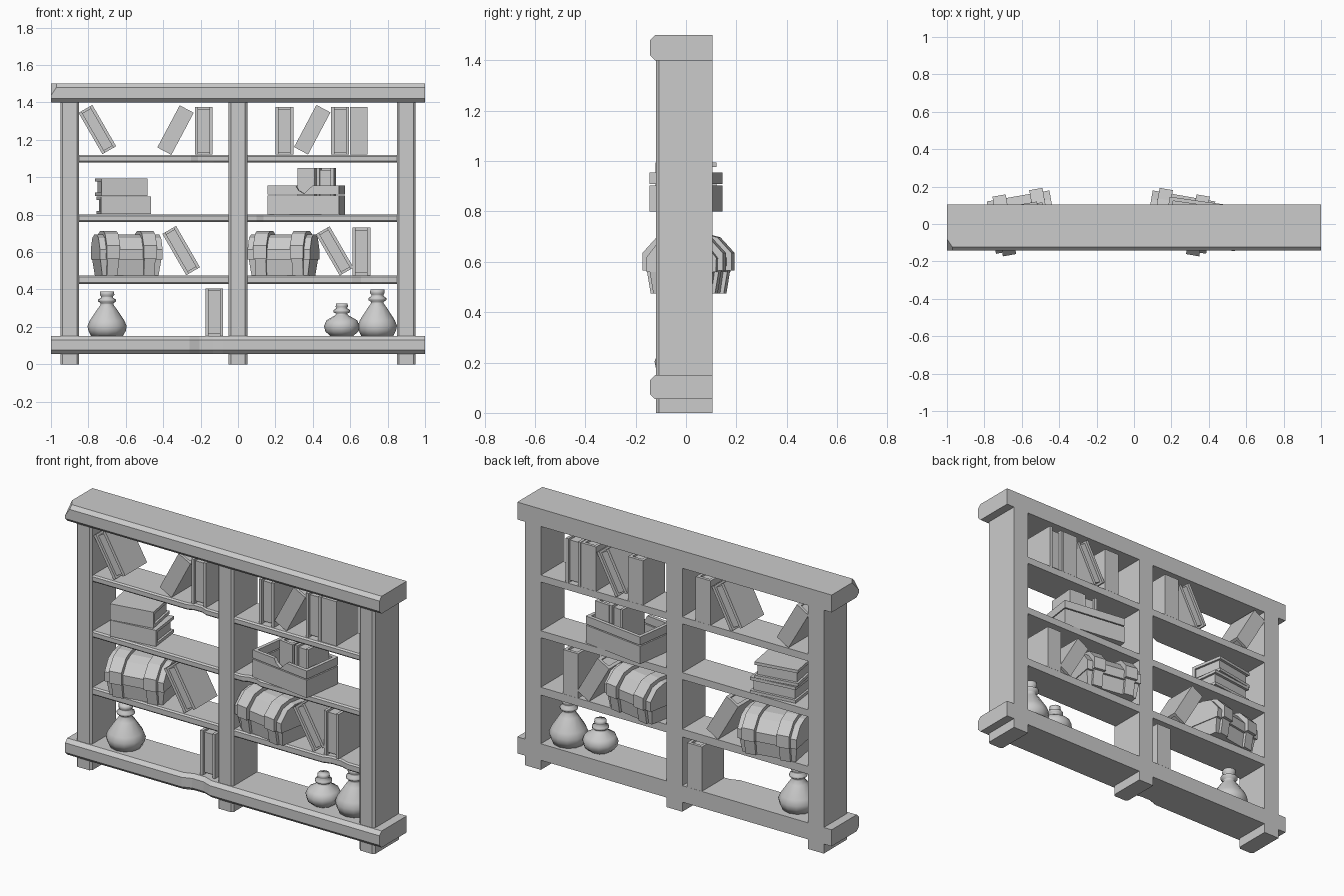
import bpy, bmesh, math
from mathutils import Matrix, Vector

if "Cube" in bpy.data.objects:
    bpy.data.objects.remove(bpy.data.objects["Cube"])


def finish(name, bm, place=None, smooth=False):
    bmesh.ops.recalc_face_normals(bm, faces=bm.faces)
    me = bpy.data.meshes.new(name)
    bm.to_mesh(me)
    bm.free()
    if smooth:
        me.shade_smooth()
    ob = bpy.data.objects.new(name, me)
    bpy.context.collection.objects.link(ob)
    if place:
        ob.matrix_world = place
    return ob


def loft(bm, rings):
    loops = [[bm.verts.new(p) for p in r] for r in rings]
    for a, b in zip(loops, loops[1:]):
        for i in range(len(a)):
            j = (i + 1) % len(a)
            bm.faces.new((a[i], a[j], b[j], b[i]))
    bm.faces.new(loops[0])
    bm.faces.new(loops[-1])


def prism(bm, pts, axis, a, b):
    def at(p, t):
        return {'x': (t, p[0], p[1]), 'y': (p[0], t, p[1]), 'z': (p[0], p[1], t)}[axis]
    loft(bm, [[at(p, t) for p in pts] for t in (a, b)])


def box(bm, x0, x1, y0, y1, z0, z1):
    prism(bm, [(x0, y0), (x1, y0), (x1, y1), (x0, y1)], 'z', z0, z1)


def frame(x, y, z, yaw=0, lean=0):
    return (Matrix.Translation((x, y, z)) @ Matrix.Rotation(math.radians(yaw), 4, 'Z')
            @ Matrix.Rotation(math.radians(lean), 4, 'Y'))


# Horizontal boards with chamfered front edge; dent = (x, half width, depth)
def board(name, x0, x1, z0, z1, yf, ch, dent=None, nick=False):
    stations = [(x0, 0)]
    if dent:
        x, w, d = dent
        stations += [(x - w, 0), (x - w * .4, d), (x + w * .4, d), (x + w, 0)]
    stations.append((x1, 0))
    bm = bmesh.new()
    loft(bm, [[(x, .105, z0), (x, yf + ch + d, z0), (x, yf + d, z0 + ch),
               (x, yf + d, z1 - ch), (x, yf + ch + d, z1), (x, .105, z1)]
              for x, d in stations])
    if nick:  # broken front left corner
        a, b, c = Vector((-1, -.08, 1.5)), Vector((-.96, -.14, 1.5)), Vector((-1, -.14, 1.44))
        n = (b - a).cross(c - a)
        if n.x > 0:
            n = -n
        cut = bmesh.ops.bisect_plane(bm, geom=bm.verts[:] + bm.edges[:] + bm.faces[:],
                                     plane_co=a, plane_no=n, clear_outer=True)
        edges = [e for e in cut['geom_cut'] if isinstance(e, bmesh.types.BMEdge)]
        bmesh.ops.contextual_create(bm, geom=edges)
    finish(name, bm)


board("top_board", -1, 1, 1.40, 1.50, -.143, .02, nick=True)
board("bottom_board", -1, 1, .055, .15, -.143, .02, (-.17, .09, .02))
dents = {(0, -1): (-.19, .06, .015), (1, 1): (.16, .06, .015), (2, 1): (.69, .08, .015)}
for row, (z0, z1) in enumerate([(1.08, 1.12), (.76, .80), (.43, .475)]):
    for side, (x0, x1) in ((-1, (-.85, -.05)), (1, (.05, .85))):
        board("shelf", x0, x1, z0, z1, -.108, .008, dents.get((row, side)))

# Posts and feet
for x in (-.9, 0, .9):
    for name, z0, z1 in (("post", .15, 1.40), ("foot", 0, .055)):
        bm = bmesh.new()
        prism(bm, [(x - .05, .105), (x - .05, -.108), (x - .038, -.12), (x + .038, -.12),
                   (x + .05, -.108), (x + .05, .105)], 'z', z0, z1)
        finish(name, bm)


# Books: U-shaped cover around inset pages, centred on the origin, spine at -y
def book(x, z, lean=0, spine_front=False, y=0.005, yaw=0, h=.255, t=.093, d=.2):
    bm = bmesh.new()
    a, b, c = t / 2, d / 2, .017
    prism(bm, [(-a, b), (-a, -b), (a, -b), (a, b), (a - c, b), (a - c, -b + c),
               (-a + c, -b + c), (-a + c, b)], 'z', -h / 2, h / 2)
    box(bm, -a + c, a - c, -b + c, b - .015, -h / 2 + .012, h / 2 - .012)
    turn = Matrix.Identity(4) if spine_front else Matrix.Rotation(math.pi, 4, 'Z')
    finish("book", bm, frame(x, y, z, yaw, lean) @ turn)


for x, z, lean, spine in [
        (-.752, 1.255, -30, False), (-.334, 1.252, 28, True), (-.183, 1.248, 0, False),
        (.248, 1.248, 0, False), (.397, 1.254, 28, True), (.546, 1.248, 0, False),
        (.645, 1.248, 0, True), (-.304, .608, -30, False), (.517, .606, -30, False),
        (.66, .603, 0, False), (-.127, .278, 0, False)]:
    book(x, z, lean, spine, t=.085 if lean else .095)

# Stack of lying books
book(-.61, .85, 90, True, 0, 7, h=.27)
book(-.625, .947, 90, True, 0, 10, h=.25)


# Chests: tapered body, faceted lid, two wrapping straps
def mirror(half):
    return half + [(-y, z) for y, z in reversed(half)]


def chest(x, yaw):
    place = frame(x, .01, .475, yaw)
    bm = bmesh.new()
    loft(bm, [[(-u, -v, z), (u, -v, z), (u, v, z), (-u, v, z)]
              for u, v, z in ((.153, .115, 0), (.166, .128, .09))])
    finish("chest_body", bm, place)
    bm = bmesh.new()
    prism(bm, mirror([(.14, .085), (.142, .14), (.095, .2), (.04, .218)]), 'x', -.17, .17)
    finish("chest_lid", bm, place)
    for s in (-.1, .1):
        bm = bmesh.new()
        prism(bm, mirror([(.13, 0), (.145, .09)]), 'x', s - .03, s + .03)
        prism(bm, mirror([(.162, .09), (.162, .16), (.105, .222), (.045, .238)]),
              'x', s - .036, s + .036)
        finish("chest_strap", bm, place)


chest(-.595, 10)
chest(.243, -10)

# Open crate of planks, front top plank split by a notch
crate = frame(.365, 0, .80, -8)
bm = bmesh.new()
L, D, T = .193, .12, .02
box(bm, -L + T, L - T, -D + T, D - T, 0, .02)
for z0, z1 in ((0, .102), (.108, .155)):
    for s in (-1, 1):
        x0, x1 = sorted((s * L, s * (L - T)))
        box(bm, x0, x1, -D, D, z0, z1)
    box(bm, -L + T, L - T, D - T, D, z0, z1)
box(bm, -L + T, L - T, -D, -D + T, 0, .102)
prism(bm, [(-L + T, .108), (L - T, .108), (L - T, .155), (.05, .155), (.005, .112),
           (-.025, .13), (-.04, .155), (-L + T, .155)], 'y', -D, -D + T)
finish("crate", bm, crate)
book(.375, .93, 0, True, .0, -8, h=.24, d=.17)
book(.472, .93, 0, False, -.005, -4, h=.24, d=.17)


# Turned bottles
def bottle(x, y, profile, s=1):
    bm = bmesh.new()
    n = 12
    loft(bm, [[(r * math.cos(k * math.tau / n), r * math.sin(k * math.tau / n), z * s)
               for k in range(n)] for r, z in profile])
    finish("bottle", bm, frame(x, y, .15), smooth=True)


tall = [(.085, 0), (.1, .03), (.105, .055), (.093, .085), (.05, .15), (.034, .172), (.034, .18),
        (.048, .19), (.048, .2), (.032, .21), (.032, .217), (.039, .225), (.037, .245)]
small = [(.06, 0), (.088, .025), (.095, .055), (.082, .085), (.035, .112), (.028, .12),
         (.045, .128), (.045, .14), (.027, .15), (.033, .157), (.031, .175)]
bottle(-.7, -.02, tall, .98)
bottle(.745, 0, tall, 1.02)
bottle(.555, -.015, small)
